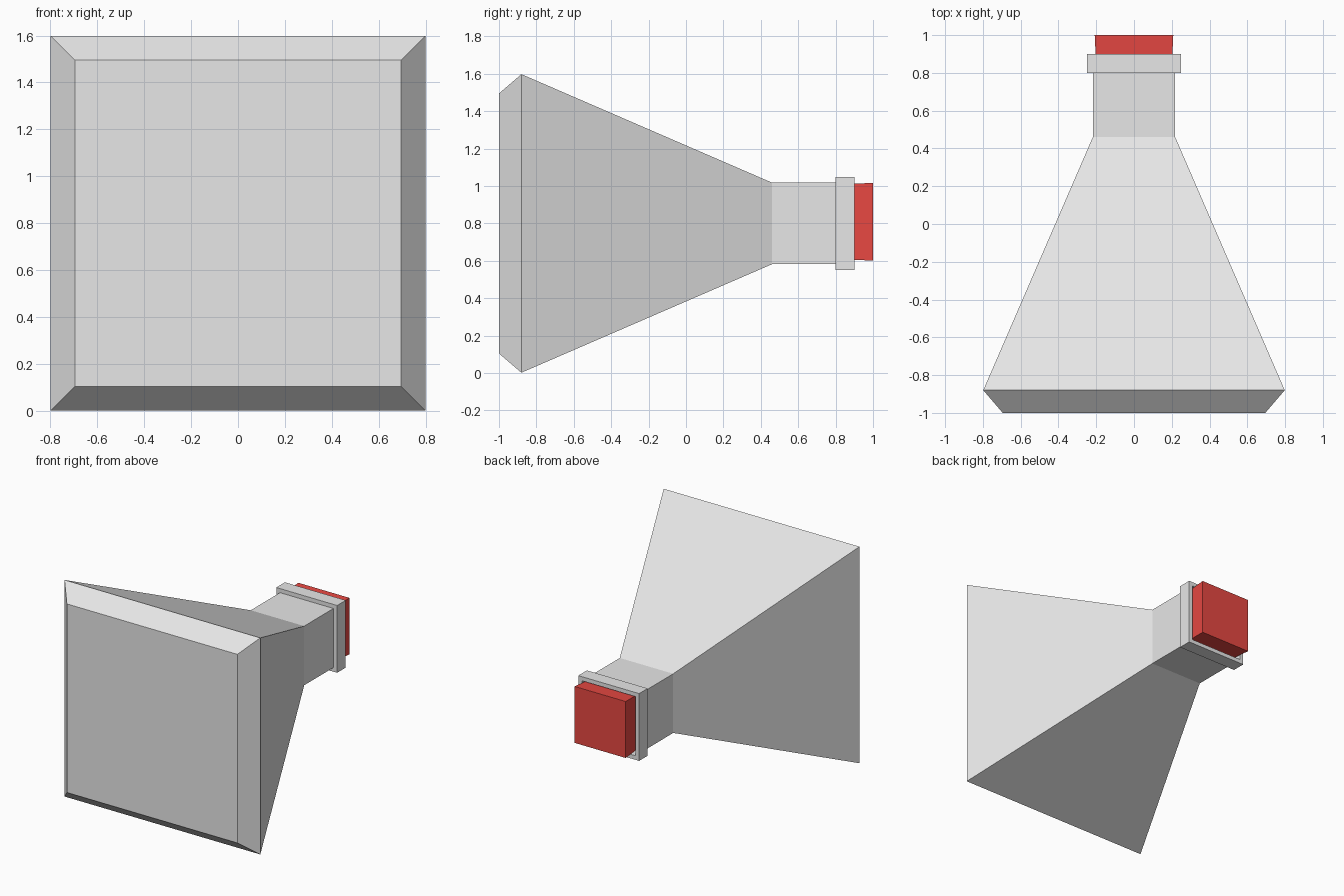
import bpy
import bmesh

if "Cube" in bpy.data.objects:
    bpy.data.objects.remove(bpy.data.objects["Cube"], do_unlink=True)


def make_material(name, colour):
    mat = bpy.data.materials.new(name)
    mat.use_nodes = True
    mat.diffuse_color = colour
    mat.node_tree.nodes["Principled BSDF"].inputs["Base Color"].default_value = colour
    return mat


def square_loft(name, profile, mat, centre_z=0.8, cap_front=False, cap_back=False, closed=False):
    """Loft square sections, given as (y, half width), along the y axis."""
    bm = bmesh.new()
    corners = [(-1, -1), (1, -1), (1, 1), (-1, 1)]
    rings = [[bm.verts.new((sx * half, y, centre_z + sz * half)) for sx, sz in corners]
             for y, half in profile]
    pairs = list(zip(rings, rings[1:]))
    if closed:
        pairs.append((rings[-1], rings[0]))
    for a, b in pairs:
        for i in range(4):
            j = (i + 1) % 4
            bm.faces.new((a[i], a[j], b[j], b[i]))
    if cap_front:
        bm.faces.new(rings[0])
    if cap_back:
        bm.faces.new(rings[-1])
    bmesh.ops.recalc_face_normals(bm, faces=bm.faces)
    mesh = bpy.data.meshes.new(name)
    bm.to_mesh(mesh)
    bm.free()
    mesh.materials.append(mat)
    obj = bpy.data.objects.new(name, mesh)
    bpy.context.collection.objects.link(obj)
    return obj


glass = make_material("pale grey glass", (0.8, 0.8, 0.8, 1))
red = make_material("red stopper", (0.8, 0.065, 0.055, 1))

# Bevelled base, tapering body and open neck
square_loft("flask_body", [(-1, 0.695), (-0.88, 0.798), (0.46, 0.218), (0.8, 0.218)],
            glass, cap_front=True)

# Hollow square lip around the mouth
square_loft("flask_lip", [(0.8, 0.218), (0.8, 0.248), (0.9, 0.248), (0.9, 0.218)],
            glass, closed=True)

# Tapered stopper, sitting slightly high in the mouth
square_loft("stopper", [(0.75, 0.196), (1, 0.208)], red, centre_z=0.809,
            cap_front=True, cap_back=True)
